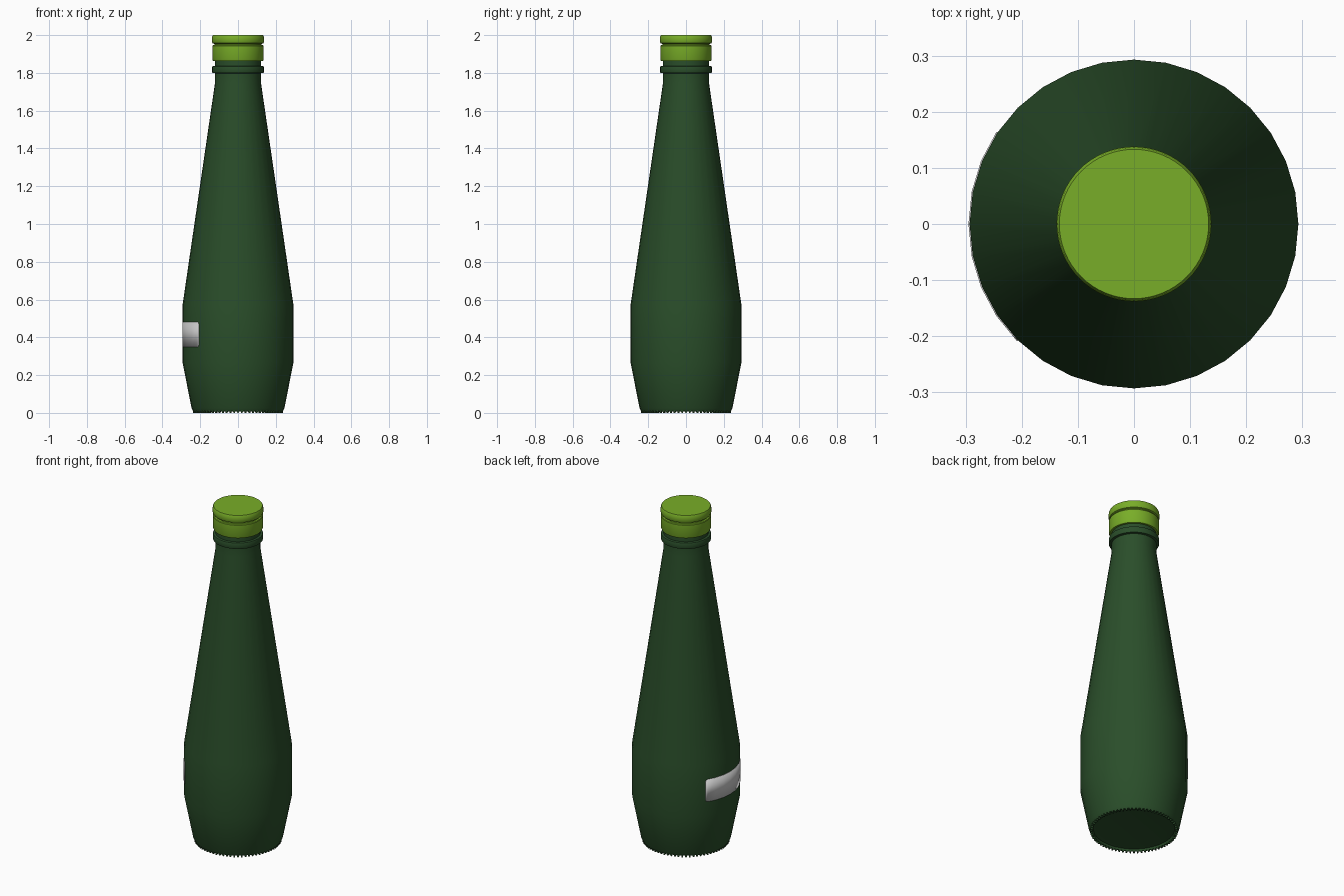
import bpy
import math

cube = bpy.data.objects.get("Cube")
if cube:
    bpy.data.objects.remove(cube, do_unlink=True)


def material(name, color):
    mat = bpy.data.materials.new(name)
    mat.use_nodes = True
    mat.diffuse_color = (*color, 1)
    mat.node_tree.nodes["Principled BSDF"].inputs["Base Color"].default_value = (*color, 1)
    return mat


def add_part(name, verts, faces, mat, smooth=True):
    mesh = bpy.data.meshes.new(name)
    mesh.from_pydata(verts, [], faces)
    mesh.materials.append(mat)
    obj = bpy.data.objects.new(name, mesh)
    bpy.context.collection.objects.link(obj)
    if smooth:
        bpy.ops.object.select_all(action="DESELECT")
        bpy.context.view_layer.objects.active = obj
        obj.select_set(True)
        bpy.ops.object.shade_smooth_by_angle(angle=math.radians(30))
    return obj


def ring_point(radius, angle, z):
    return (radius * math.cos(angle), radius * math.sin(angle), z)


def lathe(name, profile, sides, mat):
    """Revolve (radius, height) pairs, listed bottom to top, and cap both ends."""
    verts = [ring_point(r, math.tau * i / sides, z) for r, z in profile for i in range(sides)]
    faces = [(k * sides + i, k * sides + (i + 1) % sides,
              (k + 1) * sides + (i + 1) % sides, (k + 1) * sides + i)
             for k in range(len(profile) - 1) for i in range(sides)]
    last = (len(profile) - 1) * sides
    faces.append(tuple(reversed(range(sides))))
    faces.append(tuple(range(last, last + sides)))
    return add_part(name, verts, faces, mat)


glass = material("dark green glass", (0.023, 0.076, 0.023))
lime = material("lime green cap", (0.19, 0.42, 0.021))
paper = material("pale grey label", (0.6, 0.6, 0.6))

SIDES = 32
BODY_R = 0.293

# Bottle with a recessed base, tapering shoulder and neck collar
lathe("bottle", [
    (0.19, 0.022), (0.222, 0.018), (0.228, 0.008), (0.238, 0.01), (0.246, 0.025),
    (BODY_R, 0.265), (BODY_R, 0.575), (0.122, 1.745), (0.122, 1.798),
    (0.135, 1.8), (0.137, 1.805), (0.137, 1.83), (0.135, 1.835),
    (0.122, 1.837), (0.122, 1.87), (0.11, 1.875), (0.11, 1.94),
], SIDES, glass)

# Screw cap with a groove above the tamper band
lathe("cap", [
    (0.122, 1.862), (0.132, 1.863), (0.136, 1.872), (0.136, 1.942), (0.133, 1.946),
    (0.125, 1.948), (0.125, 1.954), (0.134, 1.957), (0.138, 1.965),
    (0.138, 1.982), (0.136, 1.994), (0.133, 2.0),
], 64, lime)

# Ring of small grip bumps under the base
verts, faces = [], []
BUMPS = 72
for i in range(BUMPS):
    mid, half = math.tau * i / BUMPS, math.tau / BUMPS * 0.28
    n = len(verts)
    for z, grow in ((0, 0.6), (0.014, 1)):
        for r, side in ((0.225, -1), (0.238, -1), (0.238, 1), (0.225, 1)):
            verts.append(ring_point(r, mid + side * half * grow, z))
    faces.append((n + 3, n + 2, n + 1, n))
    faces += [(n + k, n + (k + 1) % 4, n + 4 + (k + 1) % 4, n + 4 + k) for k in range(4)]
add_part("base_bumps", verts, faces, glass, smooth=False)

# Label strip that follows the body facets, with rounded corners
FIRST, LAST = 13, 20
corner = [(0, 0.055), (0.06, 0.063), (0.2, 0.067)]
columns = [(FIRST + t, h) for t, h in corner]
columns += [(s, 0.067) for s in range(FIRST + 1, LAST)]
columns += [(LAST - t, h) for t, h in reversed(corner)]
verts = []
for s, h in columns:
    offset = (s - math.floor(s) - 0.5) * math.tau / SIDES
    radius = (BODY_R + 0.002) * math.cos(math.pi / SIDES) / math.cos(offset)
    verts += [ring_point(radius, s * math.tau / SIDES, 0.415 + d * h) for d in (-1, 1)]
faces = [(2 * k, 2 * k + 2, 2 * k + 3, 2 * k + 1) for k in range(len(columns) - 1)]
label = add_part("label", verts, faces, paper)
solid = label.modifiers.new("thickness", "SOLIDIFY")
solid.thickness = 0.003
solid.offset = -1
